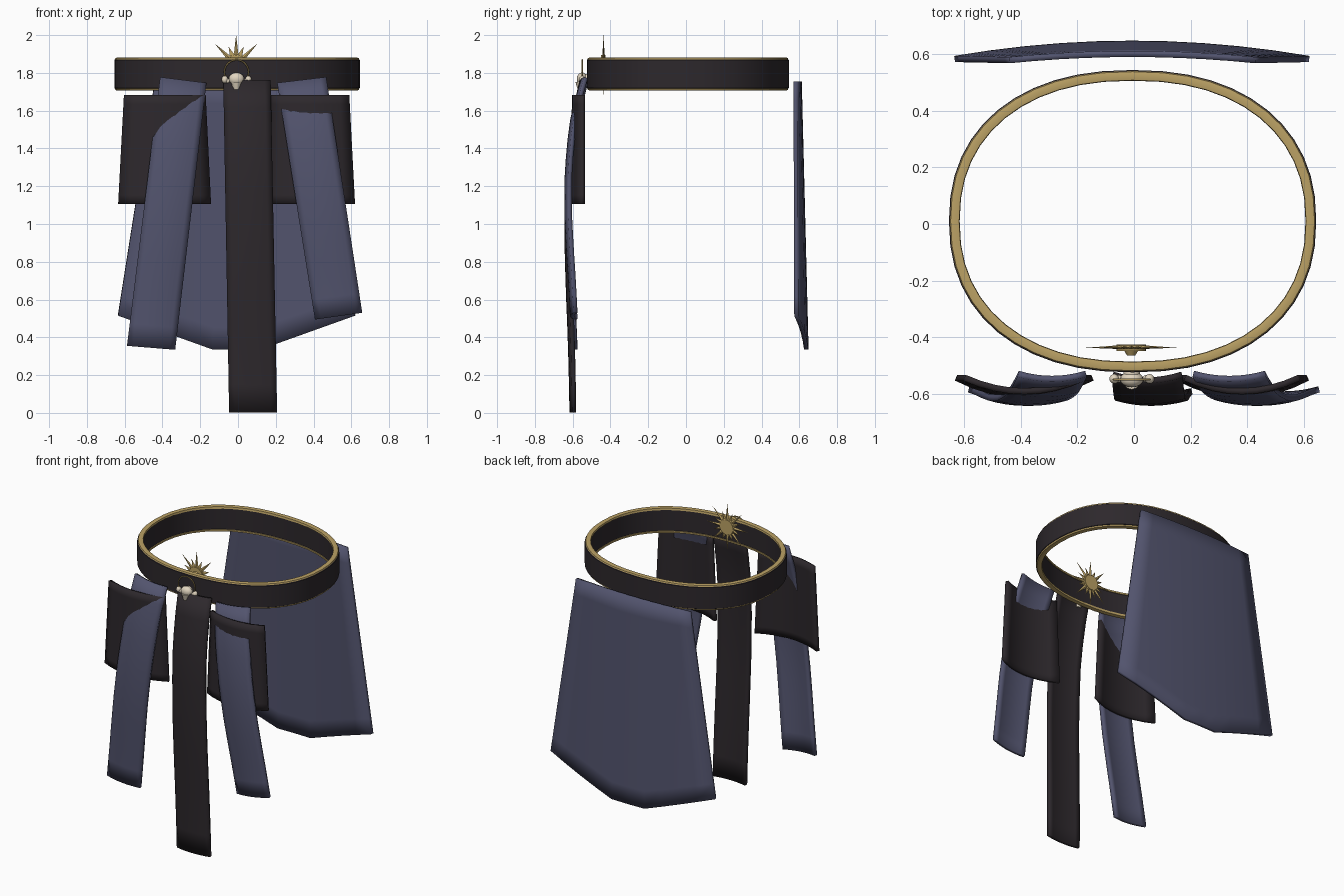
import bpy, bmesh, math
from mathutils import Matrix

if "Cube" in bpy.data.objects:
    bpy.data.objects.remove(bpy.data.objects["Cube"])


def material(name, rgb):
    m = bpy.data.materials.new(name)
    m.diffuse_color = (*rgb, 1)
    m.use_nodes = True
    m.node_tree.nodes["Principled BSDF"].inputs["Base Color"].default_value = m.diffuse_color
    return m


LEATHER = material("dark_leather", (0.026, 0.021, 0.025))
CLOTH = material("blue_cloth", (0.085, 0.088, 0.155))
GOLD = material("gold", (0.5, 0.36, 0.13))
BONE = material("bone", (0.75, 0.66, 0.52))


def finish(bm, name, mat, thickness=0, angle=35):
    bmesh.ops.recalc_face_normals(bm, faces=bm.faces)
    me = bpy.data.meshes.new(name)
    bm.to_mesh(me)
    bm.free()
    ob = bpy.data.objects.new(name, me)
    bpy.context.collection.objects.link(ob)
    me.materials.append(mat)
    if thickness:
        mod = ob.modifiers.new("Solidify", 'SOLIDIFY')
        mod.thickness, mod.offset = thickness, 0
    bpy.ops.object.select_all(action='DESELECT')
    ob.select_set(True)
    bpy.context.view_layer.objects.active = ob
    bpy.ops.object.shade_smooth_by_angle(angle=math.radians(angle))
    return ob


def belt_ring(name, mat, profile, n=48):
    """Sweep a closed (outset, z) profile round the rounded-oval waistline."""
    bm = bmesh.new()
    rings = []
    for i in range(n):
        a = 2 * math.pi * i / n
        c, s = math.cos(a), math.sin(a)
        cx = math.copysign(abs(c) ** (2 / 2.25), c)
        sy = math.copysign(abs(s) ** (2 / 2.25), s)
        rings.append([bm.verts.new((-0.005 + (0.65 + d) * cx, 0.01 + (0.535 + d) * sy, z))
                      for d, z in profile])
    k = len(profile)
    for i in range(n):
        p, q = rings[i], rings[(i + 1) % n]
        for j in range(k):
            bm.faces.new((p[j], q[j], q[(j + 1) % k], p[(j + 1) % k]))
    return finish(bm, name, mat)


def hanging(name, mat, top, bottom, ys, sag, cols=8, drop=0, thick=0.022):
    """Curved hanging sheet. top/bottom = (x left, z left, x right, z right);
    ys = depth of the middle from top to bottom; sag = how far the sides wrap in."""
    bm = bmesh.new()
    rows = 12
    grid = []
    for r in range(rows + 1):
        t = r / rows
        f = t * (len(ys) - 1)
        i = min(int(f), len(ys) - 2)
        y0 = ys[i] + (ys[i + 1] - ys[i]) * (f - i)
        xl, zl, xr, zr = [a + (b - a) * t for a, b in zip(top, bottom)]
        s = sag[0] + (sag[1] - sag[0]) * t
        row = []
        for c in range(cols + 1):
            v = c / cols
            u = abs(2 * v - 1)
            z = zl + (zr - zl) * v - drop * t * min(1, (1 - u) / 0.8)
            row.append(bm.verts.new((xl + (xr - xl) * v, y0 + s * u * u, z)))
        grid.append(row)
    for a, b in zip(grid, grid[1:]):
        for c in range(cols):
            bm.faces.new((a[c], b[c], b[c + 1], a[c + 1]))
    return finish(bm, name, mat, thick)


def ball(name, mat, loc, scale):
    bm = bmesh.new()
    bmesh.ops.create_uvsphere(bm, u_segments=16, v_segments=10, radius=1)
    bm.transform(Matrix.Translation(loc) @ Matrix.Diagonal((*scale, 1)))
    return finish(bm, name, mat, angle=60)


def disc(name, mat, loc, r1, r2, depth):
    bm = bmesh.new()
    bmesh.ops.create_cone(bm, cap_ends=True, segments=24, radius1=r1, radius2=r2, depth=depth)
    bm.transform(Matrix.Translation(loc) @ Matrix.Rotation(math.pi / 2, 4, 'X'))
    return finish(bm, name, mat)


def hoop(name, loc, R, r):
    bpy.ops.mesh.primitive_torus_add(location=loc, rotation=(math.pi / 2, 0, 0), major_radius=R,
                                     minor_radius=r, major_segments=32, minor_segments=6)
    ob = bpy.context.object
    ob.name = name
    ob.data.materials.append(GOLD)
    bpy.ops.object.shade_smooth_by_angle(angle=math.radians(70))


# belt with gold edging
belt_ring("belt", LEATHER, [(0, 1.72), (0, 1.868), (-0.01, 1.877), (-0.032, 1.877),
                            (-0.032, 1.713), (-0.01, 1.713)])
for name, z, s in (("belt_top_trim", 1.872, 1), ("belt_bottom_trim", 1.716, -1)):
    belt_ring(name, GOLD, [(-0.002, z - 0.006 * s), (-0.006, z + 0.007 * s), (-0.02, z + 0.01 * s),
                           (-0.036, z + 0.007 * s), (-0.038, z - 0.006 * s)])

# back skirt
hanging("back_skirt", CLOTH, (-0.44, 1.755, 0.43, 1.755), (-0.635, 0.515, 0.62, 0.515),
        [0.602, 0.638], (-0.022, -0.054), cols=10, drop=0.18)

# short side panels
hanging("left_side_panel", LEATHER, (-0.60, 1.683, -0.175, 1.683), (-0.63, 1.105, -0.147, 1.105),
        [-0.592, -0.606], (0.048, 0.062))
hanging("right_side_panel", LEATHER, (0.18, 1.683, 0.585, 1.683), (0.155, 1.105, 0.615, 1.105),
        [-0.592, -0.606], (0.048, 0.062))

# long cloth strips and centre tabard strip
drape = [-0.548, -0.598, -0.622, -0.633, -0.633, -0.624, -0.612, -0.603]
hanging("left_strip", CLOTH, (-0.41, 1.775, -0.17, 1.745), (-0.585, 0.355, -0.335, 0.335),
        drape, (0.018, 0.018))
hanging("right_strip", CLOTH, (0.21, 1.745, 0.465, 1.775), (0.41, 0.495, 0.655, 0.53),
        drape, (0.018, 0.018))
hanging("centre_strip", LEATHER, (-0.075, 1.76, 0.17, 1.76), (-0.045, 0.003, 0.205, 0.003),
        [-0.553, -0.602, -0.626, -0.633, -0.632, -0.626, -0.617, -0.61, -0.606], (0.02, 0.014))

# sunburst behind the belt front
bm = bmesh.new()
pts = []
for i in range(32):
    r = (0.16, 0.06, 0.105, 0.06)[i % 4]
    a = math.pi / 2 + 2 * math.pi * i / 32
    pts.append(bm.verts.new((-0.01 + r * math.cos(a), -0.438, 1.842 + r * math.sin(a))))
hub = [bm.verts.new((-0.01, y, 1.842)) for y in (-0.444, -0.426)]
for i in range(32):
    for h in hub:
        bm.faces.new((pts[i], pts[(i + 1) % 32], h))
finish(bm, "sunburst_rays", GOLD, angle=5)
disc("sunburst_disc", GOLD, (-0.01, -0.438, 1.842), 0.052, 0.052, 0.024)
hoop("sunburst_rim", (-0.01, -0.436, 1.842), 0.05, 0.007)
disc("sunburst_boss", GOLD, (-0.01, -0.457, 1.842), 0.025, 0.014, 0.018)

# bone charm and ring on the front
hoop("charm_ring", (-0.008, -0.55, 1.805), 0.064, 0.004)
ball("charm_skull", BONE, (-0.008, -0.55, 1.768), (0.041, 0.028, 0.034))
disc("charm_peg", BONE, (-0.008, -0.535, 1.765), 0.03, 0.03, 0.04)
bm = bmesh.new()
bmesh.ops.create_cone(bm, cap_ends=True, segments=10, radius1=0.018, radius2=0.03, depth=0.04)
bm.transform(Matrix.Translation((-0.008, -0.556, 1.733)))
finish(bm, "charm_jaw", BONE)
for side, x in (("left", -0.07), ("right", 0.055)):
    ball(f"charm_{side}_knob", BONE, (x, -0.548, 1.765), (0.017, 0.017, 0.02))
    ball(f"charm_{side}_knuckle", BONE, (x * 0.78, -0.548, 1.757), (0.013, 0.013, 0.013))
